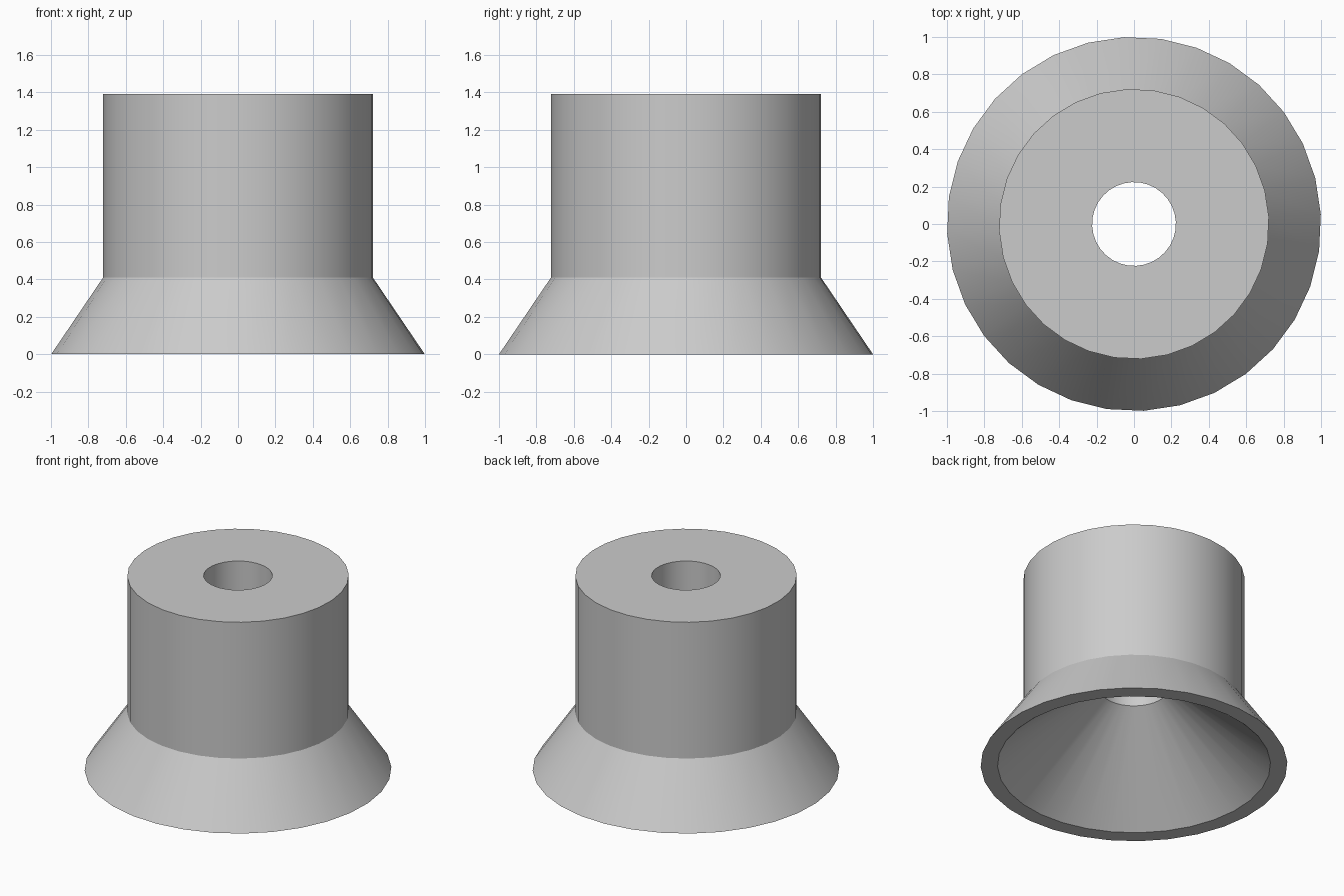
import bpy
import bmesh
import math
from mathutils import Matrix

cube = bpy.data.objects.get("Cube")
if cube:
    bpy.data.objects.remove(cube, do_unlink=True)

SIDES = 32
OUTER_R, BODY_R, BORE_R, MOUTH_R = 1.0, 0.722, 0.224, 0.89
FLARE_Z, APEX_Z, TOP_Z = 0.41, 0.57, 1.39

# Single grey material
grey = bpy.data.materials.new("plain_grey")
grey.use_nodes = True
colour = (0.6, 0.6, 0.6, 1.0)
grey.diffuse_color = colour
grey.node_tree.nodes["Principled BSDF"].inputs["Base Color"].default_value = colour

# Closed cross-section: rim, flare, body, bore and inner cone
profile = [
    (MOUTH_R, 0), (OUTER_R, 0), (BODY_R, FLARE_Z),
    (BODY_R, TOP_Z), (BORE_R, TOP_Z), (BORE_R, APEX_Z),
]

# Revolve the section around the vertical axis
bm = bmesh.new()
verts = [bm.verts.new((r, 0, z)) for r, z in profile]
edges = [bm.edges.new((v, verts[(i + 1) % len(verts)])) for i, v in enumerate(verts)]
bmesh.ops.spin(bm, geom=verts + edges, cent=(0, 0, 0), axis=(0, 0, 1),
               angle=math.tau, steps=SIDES, use_merge=True)
bmesh.ops.remove_doubles(bm, verts=bm.verts, dist=0.0001)
bmesh.ops.rotate(bm, verts=bm.verts, matrix=Matrix.Rotation(math.radians(3), 3, "Z"))
bmesh.ops.recalc_face_normals(bm, faces=bm.faces)
mesh = bpy.data.meshes.new("suction_cup")
bm.to_mesh(mesh)
bm.free()
mesh.materials.append(grey)

cup = bpy.data.objects.new("suction_cup", mesh)
bpy.context.collection.objects.link(cup)

# Smooth round walls, crisp rims
bpy.ops.object.select_all(action="DESELECT")
cup.select_set(True)
bpy.context.view_layer.objects.active = cup
bpy.ops.object.shade_smooth_by_angle(angle=math.radians(25))
